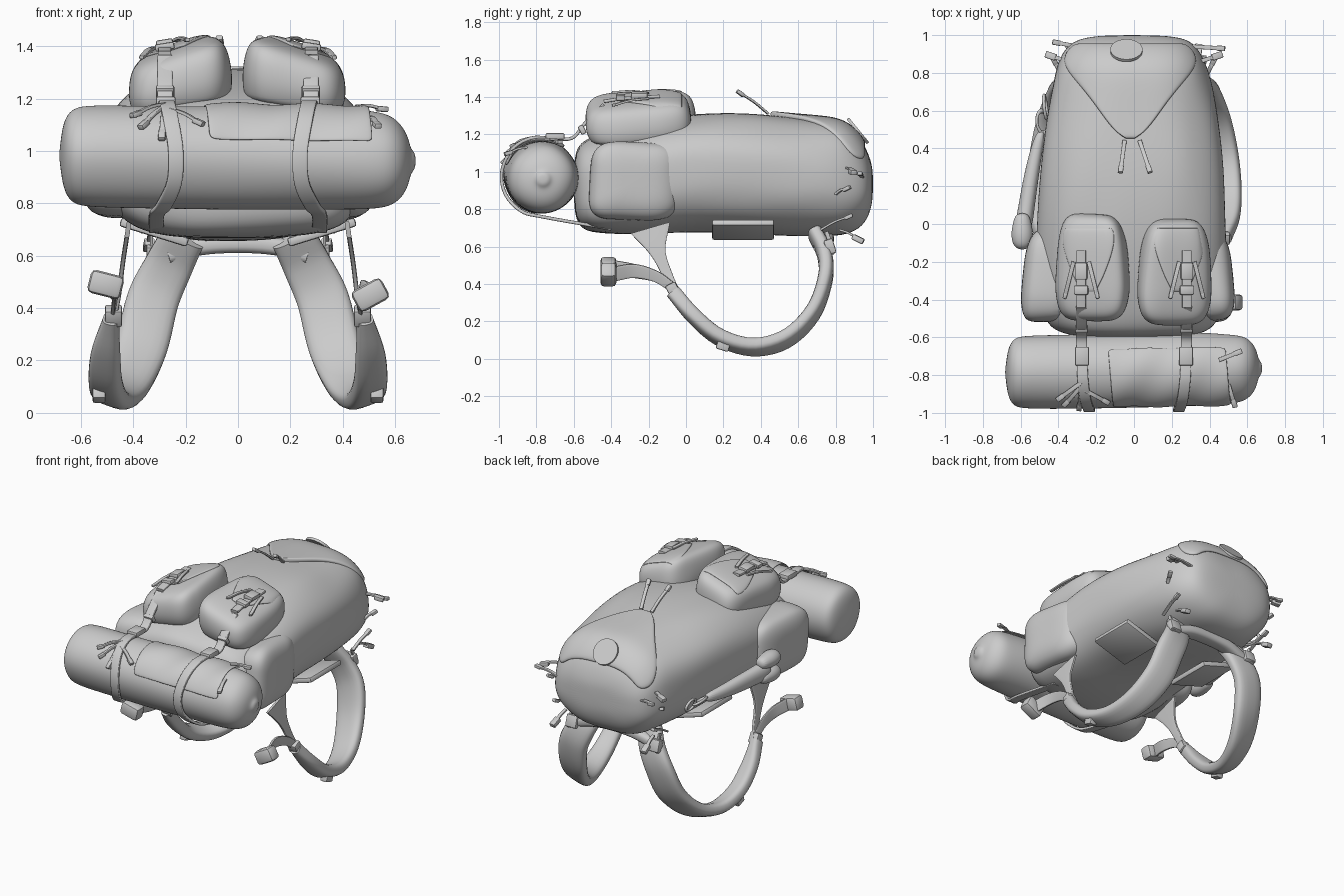
import bpy, bmesh, math
from mathutils import Vector as V, Matrix, noise
from mathutils.bvhtree import BVHTree

if "Cube" in bpy.data.objects:
    bpy.data.objects.remove(bpy.data.objects["Cube"])

X, Y, Z = V((1, 0, 0)), V((0, 1, 0)), V((0, 0, 1))


def finish(name, bm, sub=0, angle=180):
    bmesh.ops.recalc_face_normals(bm, faces=bm.faces)
    me = bpy.data.meshes.new(name)
    bm.to_mesh(me)
    bm.free()
    for p in me.polygons:
        p.use_smooth = True
    if angle < 180:
        me.set_sharp_from_angle(angle=math.radians(angle))
    ob = bpy.data.objects.new(name, me)
    bpy.context.collection.objects.link(ob)
    if sub:
        ob.modifiers.new("smooth", "SUBSURF").levels = sub
        ob.modifiers[-1].render_levels = sub
    return ob


def ring(c, u, v, a, b, e=2, n=24, low=None):
    # superellipse; low = squareness of the lower half
    pts = []
    for i in range(n):
        t = 2 * math.pi * (i + .5) / n
        co, si = math.cos(t), math.sin(t)
        k = 2 / (low if low and si < 0 else e)
        pts.append(V(c) + u * a * math.copysign(abs(co) ** k, co) + v * b * math.copysign(abs(si) ** k, si))
    return pts


def loft(name, rings, sub=1, angle=180, wrinkle=0):
    bm = bmesh.new()
    vs = []
    for r in rings:
        mid = sum(r, V()) / len(r)
        vs.append([bm.verts.new(p + (p - mid).normalized() * noise.noise(p * 5) * wrinkle) for p in r])
    n = len(vs[0])
    for a, b in zip(vs, vs[1:]):
        for i in range(n):
            bm.faces.new((a[i], a[(i + 1) % n], b[(i + 1) % n], b[i]))
    bm.faces.new(vs[0])
    bm.faces.new(vs[-1])
    return finish(name, bm, sub, angle)


def spline(pts, k):
    # Catmull-Rom through the points
    P = [V(p) for p in pts]
    P = [P[0] * 2 - P[1]] + P + [P[-1] * 2 - P[-2]]
    out = []
    for a, b, c, d in zip(P, P[1:], P[2:], P[3:]):
        for t in (j / k for j in range(k)):
            out.append(.5 * (2 * b + (c - a) * t + (2 * a - 5 * b + 4 * c - d) * t * t
                             + (3 * b - a - 3 * c + d) * t ** 3))
    return out + [P[-2]]


def strap(name, pts, width, thick, side, e=8, n=12, k=5):
    # flat band swept along a curve; width may be one value or one per point
    ws = width if isinstance(width, list) else [width] * len(pts)
    path, wide = spline(pts, k), spline([(w, 0) for w in ws], k)
    rings = []
    for i, p in enumerate(path):
        t = (path[min(i + 1, len(path) - 1)] - path[max(i - 1, 0)]).normalized()
        s = V(side)
        s = (s - t * s.dot(t)).normalized()
        rings.append(ring(p, s, t.cross(s), wide[i].x / 2, thick / 2, e, n))
    return loft(name, rings, 0, 50)


def block(name, loc, size, rot=None, bevel=.008):
    bm = bmesh.new()
    m = Matrix.Translation(loc) @ (rot or Matrix()) @ Matrix.Diagonal((*size, 1))
    bmesh.ops.create_cube(bm, size=1, matrix=m)
    bmesh.ops.bevel(bm, geom=bm.edges[:], offset=bevel, segments=2, affect='EDGES', profile=.5)
    return finish(name, bm, 0, 35)


def dangle(name, p, q, size=.035):
    # loose webbing end with a small clip
    p, q = V(p), V(q)
    d = q - p
    side = d.cross(Z if abs(d.normalized().z) < .9 else X)
    strap(name, [p, (p + q) / 2 + Z * .008, q], .022, .012, side, k=3)
    block(name + "_clip", q, (size * .8, size * .6, size * 1.3), d.to_track_quat('Z', 'Y').to_matrix().to_4x4(), .005)


def grid(name, rows, thick):
    bm = bmesh.new()
    vs = [[bm.verts.new(p) for p in r] for r in rows]
    for a, b in zip(vs, vs[1:]):
        for i in range(len(a) - 1):
            bm.faces.new((a[i], a[i + 1], b[i + 1], b[i]))
    ob = finish(name, bm)
    m = ob.modifiers.new("thick", "SOLIDIFY")
    m.thickness, m.offset = thick, 0
    m = ob.modifiers.new("smooth", "SUBSURF")
    m.levels = m.render_levels = 2


def surface(ob):
    bpy.context.view_layer.update()
    tree = BVHTree.FromObject(ob, bpy.context.evaluated_depsgraph_get())

    def hit(x, y):
        p, n, *_ = tree.ray_cast(V((x, y, 3)), -Z)
        if p is None:
            p, n, *_ = tree.find_nearest(V((x, y, 1)))
        return p, n
    return hit


def drape(name, hit, cx, rows, lift, thick):
    hits = [[hit(cx + hw * (i / 6 - 1), y) for i in range(13)] for y, hw in rows]
    grid(name, [[p + n * lift for p, n in r] for r in hits], thick)


# Main bag: y, half width, bottom, top
rows = [(-.6, .2, .85, 1.02), (-.59, .34, .75, 1.12), (-.55, .44, .69, 1.17), (-.46, .48, .665, 1.21),
        (-.25, .5, .665, 1.26), (0, .5, .68, 1.315), (.3, .485, .67, 1.325), (.55, .455, .655, 1.285),
        (.75, .42, .65, 1.275), (.86, .39, .66, 1.26), (.95, .34, .71, 1.16), (.99, .26, .8, 1.06),
        (1.0, .1, .88, .99)]
body = loft("main_bag", [ring((-.01, y, (b + t) / 2), X, Z, hw, (t - b) / 2, 2.6, 40, 3.4 if y < -.2 else 2.5)
                         for y, hw, b, t in rows], 2, wrinkle=.018)
hit = surface(body)

# Lid flap with its round patch and closing straps
drape("lid_flap", hit, -.02, [(.45, .02), (.48, .07), (.55, .13), (.64, .19), (.74, .27), (.82, .34),
                              (.89, .35), (.95, .29)], .008, .03)
p, n = hit(-.04, .905)
bm = bmesh.new()
bmesh.ops.create_cone(bm, cap_ends=True, segments=40, radius1=.085, radius2=.085, depth=.016,
                      matrix=Matrix.Translation(p + n * .018) @ n.to_track_quat('Z', 'Y').to_matrix().to_4x4())
finish("lid_round_patch", bm, 0, 40)
dangle("lid_strap_left", (-.05, .44, 1.31), (-.07, .29, 1.42))
dangle("lid_strap_right", (.03, .44, 1.31), (.08, .29, 1.42))

for s, tag in ((-1, "left"), (1, "right")):
    # Front pocket with V-shaped flap, lower on its outer side
    tilt = Matrix.Rotation(s * math.radians(9), 4, 'Y')
    m = Matrix.Translation((s * .213 - .003, -.235 - s * .012, 1.18)) @ tilt @ Matrix.Rotation(math.radians(4), 4, 'X')
    rings = []
    for h, k in ((-.01, .88), (.02, .96), (.07, 1.01), (.13, 1), (.175, .95), (.205, .83), (.218, .55), (.222, .25)):
        r = ring((0, 0, h), X, Y, .2 * k, .285 * k, 4.2, 32)
        rings.append([m @ V((q.x * (1 - .6 * max(0, q.y)) - s * h * .08, q.y, h * (1 - s * q.x * .7))) for q in r])
    ph = surface(loft("front_pocket_" + tag, rings, 2, wrinkle=.014))
    drape("front_pocket_flap_" + tag, ph, s * .24,
          [(-.36, .035), (-.3, .07), (-.2, .11), (-.1, .14), (-.02, .13)], .003, .014)
    # Pocket buckle and cords
    bx = s * .28
    pts = [ph(bx, y)[0] + Z * .014 for y in (-.14, -.25, -.35, -.44)]
    strap("pocket_strap_" + tag, pts, .05, .018, X)
    block("pocket_buckle_" + tag, pts[1] + Z * .012, (.065, .09, .03), tilt)
    block("pocket_slider_" + tag, pts[2] + Z * .008, (.075, .05, .028), tilt)
    for d in (-1, 1):
        dangle("pocket_cord_%s_%d" % (tag, d), ph(bx + d * .04, -.2)[0] + Z * .02,
               ph(bx + d * .085, -.38)[0] + Z * .025, .025)

    # Side pocket, bulging more toward the front
    out = .525 if s > 0 else .59
    rings = [[q - X * s * .1 * (q.y + .275) for q in ring((s * x, -.275, .95), Y, Z, .25 * k, .21 * k, 4, 28)]
             for x, k in ((.3, .97), (.42, 1), (out - .07, .98), (out - .03, .88), (out - .006, .62), (out, .3))]
    loft("side_pocket_" + tag, rings, 2, wrinkle=.02)

    # Padded shoulder strap
    pts = [(s * x, y, z) for x, y, z in ((.21, .69, .67), (.265, .74, .56), (.325, .745, .43), (.37, .68, .25),
           (.43, .54, .11), (.48, .36, .063), (.505, .18, .115), (.505, .04, .23), (.485, -.07, .36))]
    strap("shoulder_strap_" + tag, pts, [.17, .185, .2, .2, .18, .15, .13, .11, .06], .08, (1, 0, .35 * s), 3, 20)
    # Lower webbing, adjuster and loose tail
    strap("lower_webbing_" + tag, [(s * .475, -.06, .35), (s * .455, -.1, .45), (s * .44, -.15, .57),
                                   (s * .42, -.19, .7)], [.06, .055, .085, .22], .018, Y)
    block("strap_adjuster_" + tag, (s * .475, -.07, .37), (.065, .06, .07), Matrix.Rotation(.5, 4, 'X'))
    block("strap_keeper_" + tag, (s * .53, .2, .075), (.05, .07, .06), Matrix.Rotation(-.3, 4, 'X'))
    zt = .49 if s < 0 else .45
    strap("loose_tail_" + tag, [(s * .475, -.07, .38), (s * .47, -.16, .44), (s * .47, -.28, .47),
                                (s * .5, -.4, zt)], [.05, .06, .075, .08], .016, (.2, 0, 1))
    block("tail_roll_" + tag, (s * .505, -.415, zt), (.13, .085, .09), Matrix.Rotation(-.5 if s > 0 else .25, 4, 'Y'), .02)
    block("strap_top_buckle_" + tag, (s * .31, .77, .6), (.08, .05, .08), Matrix.Rotation(.3, 4, 'X'))

    # Back padding, tilted along the bottom edge of the bag
    block("back_pad_" + tag, (s * .32, .305, .69), (.27, .33, .035), Matrix.Rotation(s * -.3, 4, 'Y'), .01)

    # Bedroll strap, from pocket around the roll to the bag bottom
    bs = s * .27
    strap("bedroll_strap_" + tag, [(bs * 1.03, -.44, 1.36), (bs * 1.03, -.54, 1.26), (bs * 1.03, -.61, 1.18),
          (bs * 1.02, -.72, 1.18), (bs, -.83, 1.18), (bs * .95, -.93, 1.12), (bs * .88, -.985, 1.0),
          (bs * .9, -.965, .88), (bs * 1.05, -.88, .79), (bs * 1.15, -.76, .758), (bs * 1.15, -.4, .695)],
          .058, .018, X)
    block("bedroll_buckle_" + tag, (bs * 1.02, -.7, 1.19), (.075, .1, .035))
    block("bedroll_slider_" + tag, (bs * 1.03, -.555, 1.225), (.07, .03, .05), Matrix.Rotation(.5, 4, 'X'))

    # Compression straps around the lid
    dangle("lid_side_tab_" + tag, (s * .35, .86, 1.02), (s * .44, .89, 1.0), .045)
    dangle("lid_side_cord_" + tag, (s * .3, .94, .97), (s * .41, .96, .98) if s < 0 else (.46, .93, .99))
    dangle("lower_side_cord_" + tag, (s * .36, .72, .69), (s * .37, .87, .76))
    dangle("lower_corner_tab_" + tag, (s * .33, .82, .69), (s * .34, .92, .64), .05)
    dangle("mid_side_tab_" + tag, (s * .39, .8, .88), (s * .42, .86, .91))
    dangle("lower_tab_" + tag, (s * .33, .75, .68), (s * .33, .78, .58))

# Yoke joining the shoulder straps
strap("shoulder_yoke", [(-.27, .73, .6), (-.15, .74, .635), (0, .74, .645), (.15, .74, .635), (.27, .73, .6)],
      .1, .07, Y, 3, 16)


# Bedroll with gathered ends: x, radius
def axis(x):
    return V((x, -.775 + .015 * x, .972 - .014 * x))


prof = [(-.682, .012), (-.678, .05), (-.67, .11), (-.655, .155), (-.63, .182), (-.58, .196), (-.3, .198), (0, .2),
        (.3, .198), (.5, .192), (.58, .178), (.625, .14), (.65, .09), (.658, .045), (.67, .03), (.678, .012)]
loft("bedroll", [ring(axis(x), Y, Z, r, r, 2, 32) for x, r in prof], 2, wrinkle=.012)
sheet = []
for j in range(11):
    a = math.radians(55 + j * 10.5)
    sheet.append([axis(x) + V((0, math.cos(a), math.sin(a))) * (.205 + .006 * math.sin(x * 22 + j * .5))
                  for x in [-.14 + .057 * i + .003 * j for i in range(12)]])
grid("bedroll_loose_sheet", sheet, .012)
for i, (p, q) in enumerate([((-.28, -.84, 1.18), (-.39, -.92, 1.14)), ((-.28, -.86, 1.17), (-.36, -.95, 1.1)),
                            ((-.28, -.88, 1.16), (-.29, -.97, 1.06)), ((-.26, -.88, 1.16), (-.15, -.94, 1.11)),
                            ((.45, -.72, 1.17), (.55, -.68, 1.16)), ((.5, -.85, 1.13), (.53, -.95, 1.1))]):
    dangle("bedroll_tie_%d" % i, p, q)

# Hanging tool on the left side with forked end and clip rings
tool = [(-.49, .5, .86, .025, .03), (-.52, .38, .86, .035, .04), (-.55, .22, .87, .042, .055),
        (-.575, .05, .88, .045, .06), (-.59, -.04, .89, .05, .07)]
loft("hanging_tool", [ring((x, y, z), X, Z, a, b, 2.2, 16) for x, y, z, a, b in tool], 2)
for i, z in enumerate((.85, .95)):
    loft("hanging_tool_lobe_%d" % i, [ring((-.592, y, z), X, Z, .06 * k, .055 * k, 2, 16)
         for y, k in ((.06, .6), (0, .85), (-.05, 1), (-.1, .9), (-.125, .6), (-.135, .2))], 2)
for i, (y, x) in enumerate(((.62, -.47), (.54, -.485))):
    bpy.ops.mesh.primitive_torus_add(major_radius=.042, minor_radius=.009, major_segments=24, minor_segments=8,
                                     location=(x, y, .86), rotation=(0, math.radians(80 - 50 * i), .1))
    bpy.context.object.name = "clip_ring_%d" % i
    bpy.context.object.scale = (.8, 1.4, 1)
    bpy.ops.object.shade_smooth()
